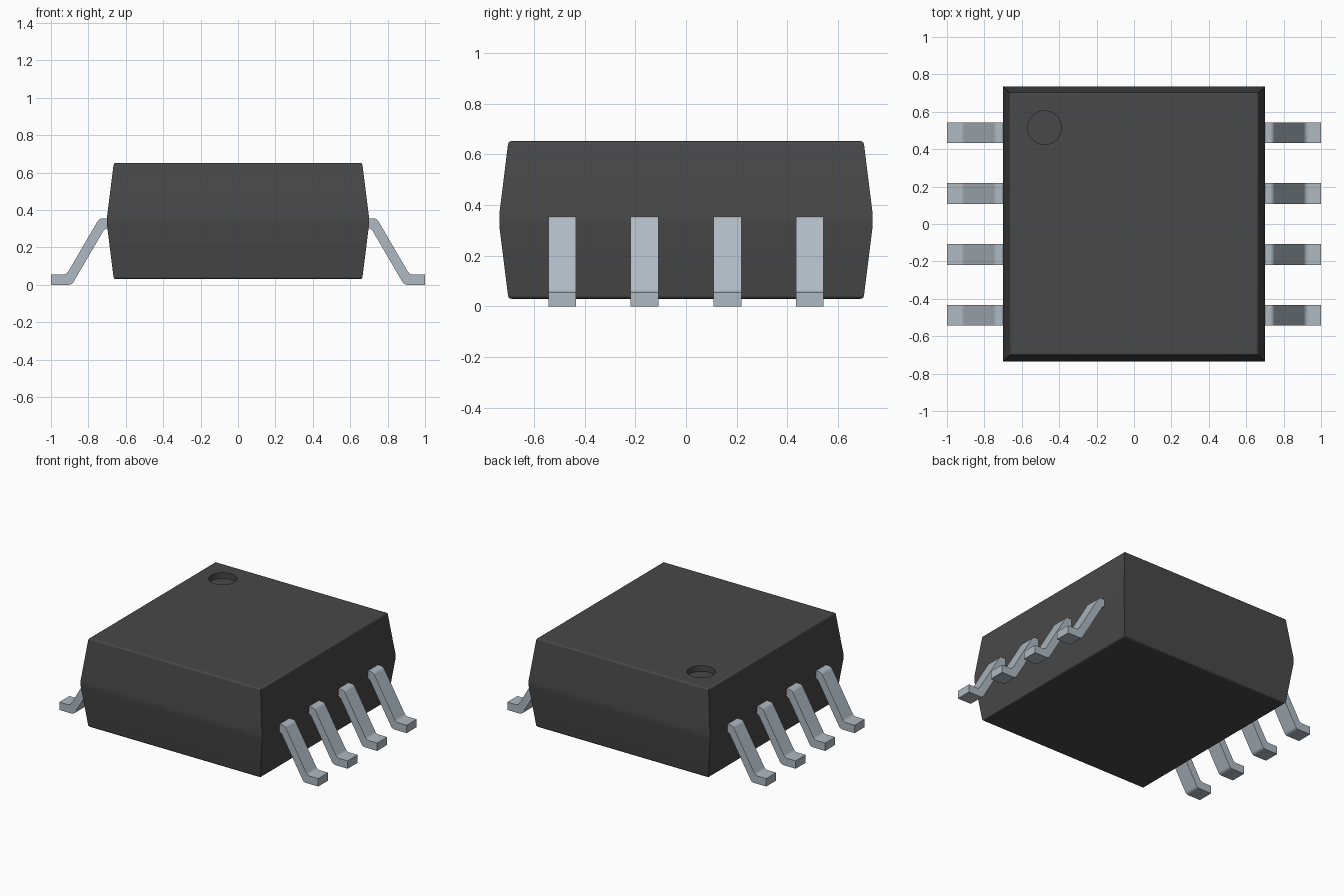
import bpy, bmesh, math

cube = bpy.data.objects.get("Cube")
if cube:
    bpy.data.objects.remove(cube, do_unlink=True)


def material(name, rgb):
    m = bpy.data.materials.new(name)
    m.use_nodes = True
    m.diffuse_color = (*rgb, 1)
    m.node_tree.nodes["Principled BSDF"].inputs["Base Color"].default_value = (*rgb, 1)
    return m


plastic = material("dark grey plastic", (0.065, 0.065, 0.065))
metal = material("light grey metal", (0.43, 0.49, 0.54))


def make_object(name, bm, mat):
    bmesh.ops.recalc_face_normals(bm, faces=bm.faces)
    mesh = bpy.data.meshes.new(name)
    bm.to_mesh(mesh)
    bm.free()
    mesh.materials.append(mat)
    ob = bpy.data.objects.new(name, mesh)
    bpy.context.collection.objects.link(ob)
    return ob


def activate(ob):
    bpy.ops.object.select_all(action='DESELECT')
    ob.select_set(True)
    bpy.context.view_layer.objects.active = ob


def smooth(ob):
    activate(ob)
    bpy.ops.object.shade_smooth_by_angle(angle=math.radians(32))
    wn = ob.modifiers.new("weighted normals", 'WEIGHTED_NORMAL')
    wn.keep_sharp = True


# Body: stacked rectangles, drafted both ways from a middle band, rounded rims
BOTTOM, TOP, R = 0.03, 0.652, 0.014
half = [(0.70, 0.365)]
for i in range(4):
    a = math.radians(7 + i * (83 / 3))
    half.append((0.666 - R + R * math.cos(a), TOP - R + R * math.sin(a)))
mid = BOTTOM + TOP
profile = [(x, mid - z) for x, z in reversed(half)] + half

bm = bmesh.new()
rings = []
for x, z in profile:
    y = x + 0.036
    rings.append([bm.verts.new((sx * x, sy * y, z))
                  for sx, sy in ((-1, -1), (1, -1), (1, 1), (-1, 1))])
for lo, hi in zip(rings, rings[1:]):
    for k in range(4):
        n = (k + 1) % 4
        bm.faces.new((lo[k], lo[n], hi[n], hi[k]))
bm.faces.new(rings[0])
bm.faces.new(rings[-1])
body = make_object("body", bm, plastic)

# Round pin-one dimple sunk in the top
bm = bmesh.new()
bmesh.ops.create_cone(bm, cap_ends=True, segments=48, radius1=0.09, radius2=0.09, depth=0.08)
bmesh.ops.translate(bm, verts=bm.verts, vec=(-0.478, 0.515, TOP))
cutter = make_object("dimple_cutter", bm, plastic)
cutter.hide_render = True
cut = body.modifiers.new("dimple", 'BOOLEAN')
cut.operation = 'DIFFERENCE'
cut.solver = 'EXACT'
cut.object = cutter
activate(body)
bpy.ops.object.modifier_apply(modifier=cut.name)
bpy.data.objects.remove(cutter, do_unlink=True)
smooth(body)

# Gull-wing leads: bent strip profile in x-z, extruded along y
LEAD = [(0.66, 0.355), (0.742, 0.355), (0.917, 0.055), (1.0, 0.055),
        (1.0, 0.0), (0.888, 0.0), (0.711, 0.303), (0.66, 0.303)]
BENDS = (1, 2, 5, 6)
WIDTH = 0.11


def make_lead(name, side, y):
    bm = bmesh.new()
    front = [bm.verts.new((side * x, y - WIDTH / 2, z)) for x, z in LEAD]
    back = [bm.verts.new((side * x, y + WIDTH / 2, z)) for x, z in LEAD]
    bm.faces.new(front)
    bm.faces.new(back)
    for k in range(len(LEAD)):
        n = (k + 1) % len(LEAD)
        bm.faces.new((front[k], front[n], back[n], back[k]))
    bends = [bm.edges.get((front[k], back[k])) for k in BENDS]
    bmesh.ops.bevel(bm, geom=bends, offset=0.016, segments=3, profile=0.5, affect='EDGES')
    smooth(make_object(name, bm, metal))


for side, label in ((-1, "right"), (1, "left")):
    for i, y in enumerate((0.488, 0.163, -0.163, -0.488)):
        make_lead(f"{label}_lead_{i + 1}", side, y)
